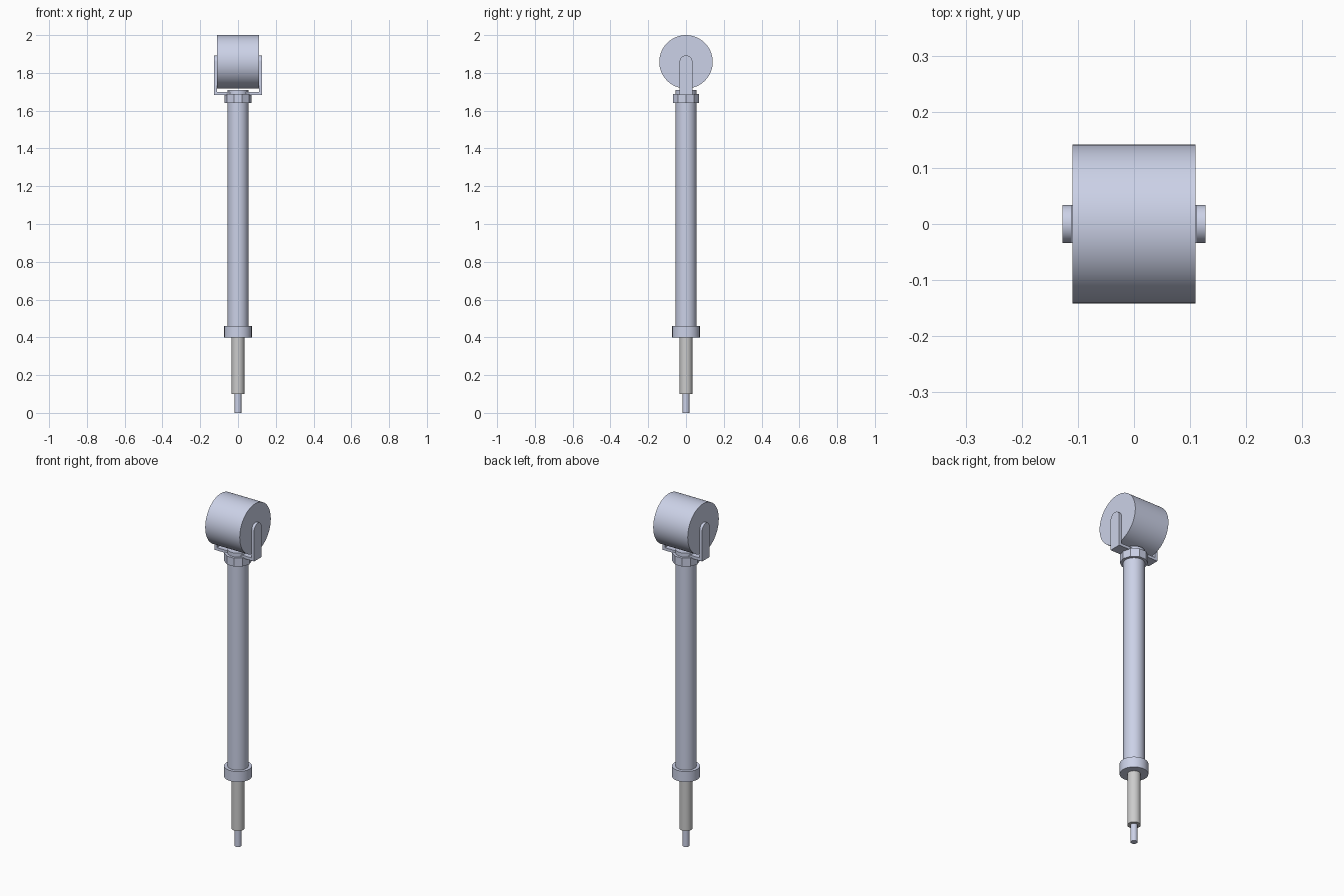
import bpy, bmesh
from math import pi, sin, cos, radians

if "Cube" in bpy.data.objects:
    bpy.data.objects.remove(bpy.data.objects["Cube"])

blue = bpy.data.materials.new("pale_blue")
blue.diffuse_color = (0.60, 0.64, 0.80, 1)
blue.use_nodes = True
blue.node_tree.nodes["Principled BSDF"].inputs["Base Color"].default_value = blue.diffuse_color


def cylinder(name, r, z0, z1, sides=48, mat=blue):
    bpy.ops.mesh.primitive_cylinder_add(vertices=sides, radius=r, depth=z1 - z0,
                                        location=(0, 0, (z0 + z1) / 2))
    ob = bpy.context.object
    ob.name = name
    if mat:
        ob.data.materials.append(mat)
    if sides > 16:
        bpy.ops.object.shade_smooth_by_angle(angle=radians(30))
    return ob


# Stem: pin, grey rod, lower collar, long tube
cylinder("bottom_pin", 0.018, 0, 0.10)
cylinder("lower_rod", 0.034, 0.10, 0.41, mat=None)
cylinder("lower_collar", 0.073, 0.40, 0.46)
cylinder("main_tube", 0.055, 0.405, 1.71)

# Ten-sided nut with its corners on the x axis
nut = cylinder("upper_nut", 0.072, 1.64, 1.688, sides=10)
nut.rotation_euler.z = pi / 2

# Roller lying along x
R, ZC = 0.1415, 1.8585
roller = cylinder("roller", R, ZC - 0.11, ZC + 0.11, sides=64)
roller.rotation_euler.y = pi / 2

# Fork: round-topped arm on each side plus a bridge under the roller
W, X0, X1, Z0, Z1 = 0.034, 0.111, 0.127, 1.684, 1.70
bm = bmesh.new()
outline = [(-W, Z0), (W, Z0)] + [
    (W * cos(pi * i / 20), ZC + W * sin(pi * i / 20)) for i in range(21)]


def extrude_x(points, xa, xb):
    face = bm.faces.new([bm.verts.new((xa, y, z)) for y, z in points])
    moved = bmesh.ops.extrude_face_region(bm, geom=[face])["geom"]
    bmesh.ops.translate(bm, vec=(xb - xa, 0, 0),
                        verts=[v for v in moved if isinstance(v, bmesh.types.BMVert)])


for s in (-1, 1):
    extrude_x(outline, s * X0, s * X1)
extrude_x([(-W, Z0), (W, Z0), (W, Z1), (-W, Z1)], -X0, X0)
bmesh.ops.recalc_face_normals(bm, faces=bm.faces)
mesh = bpy.data.meshes.new("fork")
bm.to_mesh(mesh)
bm.free()
mesh.materials.append(blue)
fork = bpy.data.objects.new("fork", mesh)
bpy.context.collection.objects.link(fork)
bpy.ops.object.select_all(action="DESELECT")
fork.select_set(True)
bpy.context.view_layer.objects.active = fork
bpy.ops.object.shade_smooth_by_angle(angle=radians(30))
